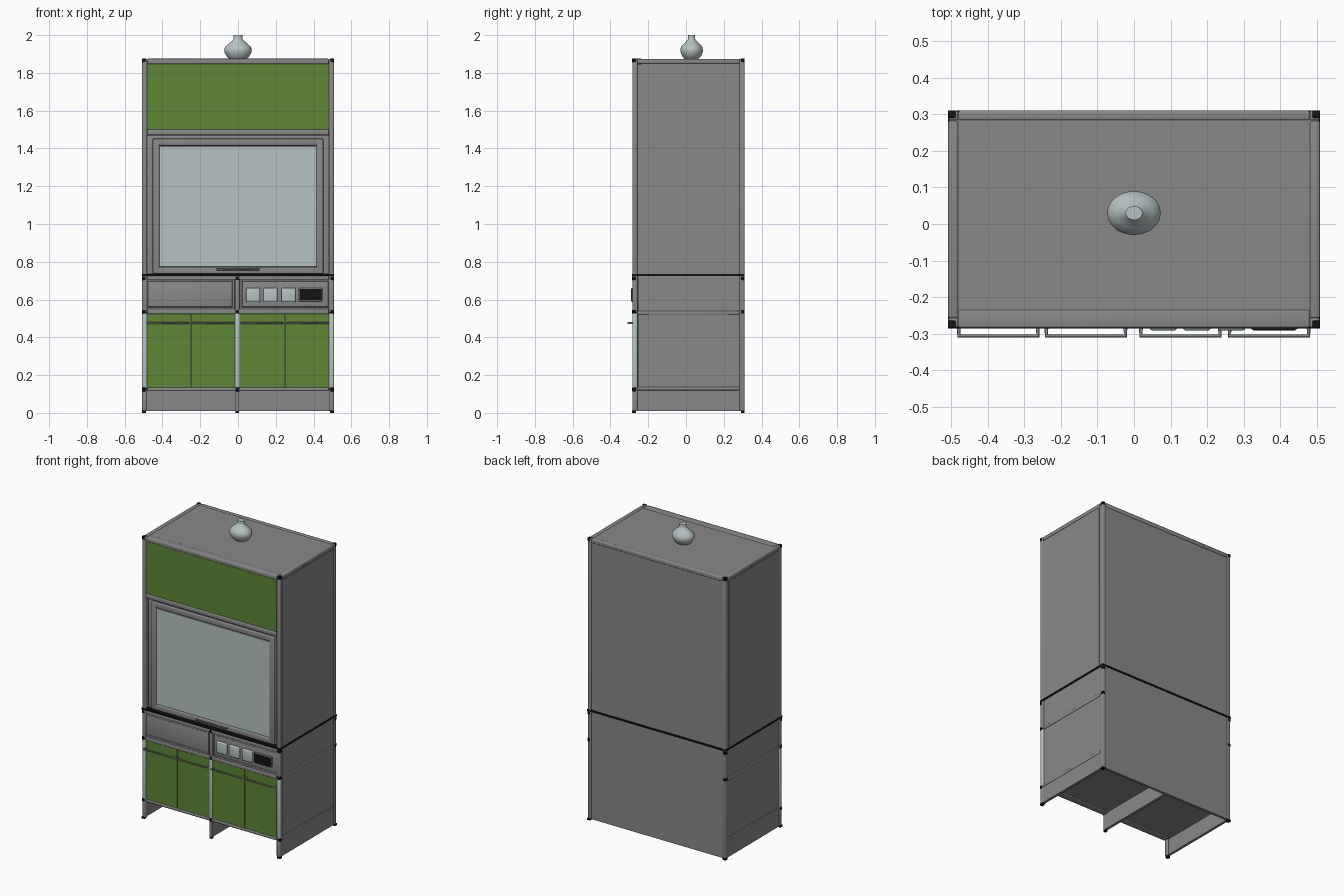
import bpy, bmesh, math

cube = bpy.data.objects.get("Cube")
if cube:
    bpy.data.objects.remove(cube, do_unlink=True)


def material(name, r, g, b):
    m = bpy.data.materials.new(name)
    m.use_nodes = True
    m.diffuse_color = (r, g, b, 1)
    m.node_tree.nodes["Principled BSDF"].inputs["Base Color"].default_value = (r, g, b, 1)
    return m


GREY = material("steel grey", 0.25, 0.25, 0.25)
GREEN = material("panel green", 0.11, 0.24, 0.035)
GLASS = material("pale glass", 0.47, 0.54, 0.54)
BLACK = material("black plastic", 0.006, 0.006, 0.006)


def finish(bm, name, mat):
    mesh = bpy.data.meshes.new(name)
    bmesh.ops.recalc_face_normals(bm, faces=bm.faces)
    bm.to_mesh(mesh)
    bm.free()
    ob = bpy.data.objects.new(name, mesh)
    mesh.materials.append(mat)
    bpy.context.collection.objects.link(ob)
    return ob


def smooth(ob):
    bpy.ops.object.select_all(action='DESELECT')
    ob.select_set(True)
    bpy.context.view_layer.objects.active = ob
    bpy.ops.object.shade_smooth_by_angle(angle=math.radians(35))


def box(name, x, y, z, mat, bevel=0):
    """Box from (low, high) pairs on each axis."""
    bm = bmesh.new()
    bmesh.ops.create_cube(bm, size=1)
    for v in bm.verts:
        v.co = [lo + (c + 0.5) * (hi - lo) for c, (lo, hi) in zip(v.co, (x, y, z))]
    if bevel:
        bmesh.ops.bevel(bm, geom=bm.edges[:], offset=bevel, segments=3,
                        profile=0.5, affect='EDGES')
    ob = finish(bm, name, mat)
    if bevel:
        smooth(ob)
    return ob


def span(centre, size):
    return (centre - size / 2, centre + size / 2)


def frame(name, x, z, y, width, mat, bevel=0.004):
    """Rectangular frame in the front plane."""
    for side, xs in (("left", (x[1] - width, x[1])), ("right", (x[0], x[0] + width))):
        box(f"{name}_{side}", xs, y, z, mat, bevel)
    for side, zs in (("top", (z[1] - width, z[1])), ("bottom", (z[0], z[0] + width))):
        box(f"{name}_{side}", x, y, zs, mat, bevel)


def handle(name, x, y_wall, y_out, z, r=0.004):
    """Bar handle with two bent ends."""
    curve = bpy.data.curves.new(name, 'CURVE')
    curve.dimensions = '3D'
    curve.bevel_depth = r
    curve.bevel_resolution = 2
    s = curve.splines.new('POLY')
    path = [(x[0], y_wall), (x[0], y_out), (x[1], y_out), (x[1], y_wall)]
    s.points.add(len(path) - 1)
    for p, (px, py) in zip(s.points, path):
        p.co = (px, py, z, 1)
    ob = bpy.data.objects.new(name, curve)
    curve.materials.append(GREY)
    bpy.context.collection.objects.link(ob)


W, F, B, T = 0.508, -0.284, 0.31, 1.875      # half width, front, back, cabinet top
P = 0.027                                    # post thickness
WORK = 0.73                                  # worktop height
INX, INY = (-W + 0.004, W - 0.004), (F + 0.004, B - 0.004)

# Cabinet shell
box("lower_body", INX, (F + 0.03, B - 0.003), (0.12, WORK), GREY)
box("upper_body", INX, (F + 0.045, B - 0.004), (WORK, T - 0.003), GREY)
box("back_plinth", (-W + 0.01, W - 0.01), (B - 0.02, B - 0.003), (0.01, 0.13), GREY)
box("worktop", (-W - 0.001, W + 0.001), (F - 0.002, B + 0.001), (WORK - 0.006, WORK + 0.006), BLACK)

# Corner posts, plinth walls, feet and connectors
for side, s in (("left", 1), ("right", -1)):
    px = tuple(sorted((s * W, s * (W - P))))
    panel_x = tuple(sorted((s * (W - 0.003), s * (W - 0.02))))
    box(f"{side}_plinth_wall", panel_x, (F + 0.01, B - 0.01), (0.01, 0.14), GREY)
    box(f"{side}_upper_side_panel", tuple(sorted((s * (W - 0.001), s * (W - 0.02)))),
        (F + P, B - 0.036), (WORK, T - 0.03), GREY)
    box(f"{side}_front_upper_post", px, (F, F + P), (WORK, T), GREY, 0.006)
    box(f"{side}_front_middle_post", px, (F, F + P), (0.53, WORK), GREY, 0.006)
    box(f"{side}_front_lower_post", px, (F, F + P), (0.125, 0.53), GLASS, 0.006)
    box(f"{side}_front_leg", px, (F, F + P), (0.01, 0.125), GREY, 0.006)
    box(f"{side}_back_post", px, (B - P, B), (0.01, T), GREY, 0.006)
    for label, z, t in (("top", T - 0.013, 0.025), ("middle", 0.53, 0.02), ("plinth", 0.128, 0.018)):
        box(f"{side}_{label}_side_rail", px, (F + P, B - P), span(z, t), GREY, 0.005)
    for label, y in (("front", (F - 0.001, F + 0.02)), ("back", (B - 0.02, B + 0.001))):
        cx = tuple(sorted((s * (W + 0.001), s * (W - 0.02))))
        for z in (0.535, 0.712, T - 0.009):
            box(f"{side}_{label}_connector", cx, y, span(z, 0.021), BLACK, 0.003)
        box(f"{side}_{label}_foot", cx, y, (0, 0.012), BLACK)
    box(f"{side}_plinth_connector", tuple(sorted((s * (W + 0.001), s * (W - 0.02)))),
        (F - 0.001, F + 0.02), span(0.124, 0.021), BLACK, 0.003)

# Centre post and centre plinth wall
CX, CY = span(-0.003, 0.025), (F, F + 0.035)
box("centre_lower_post", CX, CY, (0.125, 0.53), GLASS, 0.006)
box("centre_upper_post", CX, CY, (0.53, WORK), GREY, 0.006)
box("centre_plinth_wall", span(-0.003, 0.018), (F, B - 0.01), (0.01, 0.13), GREY)
box("centre_foot", span(-0.003, 0.018), (F, F + 0.02), (0, 0.012), BLACK)
for z in (0.124, 0.535, 0.712):
    box("centre_connector", span(-0.003, 0.021), (F - 0.001, F + 0.02), span(z, 0.021), BLACK, 0.003)

# Horizontal rails at front and back
RX = (-W + P, W - P)
for label, z in (("plinth", (0.115, 0.135)), ("middle", (0.523, 0.55)), ("worktop", (0.703, 0.725)),
                 ("sash", (1.47, 1.50)), ("top", (1.847, T))):
    box(f"front_{label}_rail", RX, (F, F + 0.05), z, GREY, 0.006)
box("back_top_rail", RX, (B - P, B), (T - 0.028, T), GREY, 0.006)

# Upper fascia
box("green_fascia", (-W + 0.02, W - 0.02), (F + 0.006, F + 0.05), (1.497, 1.85), GREEN)

# Sliding glass sash, set back between the posts
frame("sash_track", (-0.482, 0.482), (0.735, 1.47), (F + 0.028, F + 0.05), 0.032, GREY)
frame("sash_frame", (-0.452, 0.452), (0.737, 1.452), (F + 0.016, F + 0.045), 0.036, GREY, 0.006)
box("sash_glass", (-0.42, 0.42), (F + 0.024, F + 0.046), (0.775, 1.41), GLASS)
handle("sash_handle", (-0.11, 0.11), F + 0.018, F + 0.003, 0.76, 0.005)

# Doors with bar handles
for i, (x0, x1) in enumerate(((-0.49, -0.252), (-0.249, -0.014), (0.009, 0.245), (0.249, 0.49))):
    box(f"door_{i + 1}", (x0, x1), (F + 0.003, F + 0.03), (0.134, 0.525), GREEN)
    mid = (x0 + x1) / 2
    handle(f"door_handle_{i + 1}", (mid - 0.108, mid + 0.108), F + 0.003, F - 0.022, 0.475, 0.0055)

# Service panels
for label, x in (("right", (-0.478, -0.03)), ("left", (0.022, 0.478))):
    box(f"{label}_service_panel", x, (F + 0.006, F + 0.04), (0.562, 0.695), GREY, 0.002)
    frame(f"{label}_panel_frame", (x[0] - 0.012, x[1] + 0.012), (0.548, 0.707), (F + 0.002, F + 0.04), 0.012, GREY, 0.003)

# Sockets and display
for i, cx in enumerate((0.08, 0.172, 0.267)):
    box(f"socket_{i + 1}", span(cx, 0.074), (F - 0.007, F + 0.01), span(0.624, 0.076), GLASS, 0.006)
box("display_bezel", span(0.383, 0.128), (F - 0.004, F + 0.01), span(0.626, 0.07), GREY, 0.003)
box("display", span(0.383, 0.116), (F - 0.007, F + 0.01), span(0.626, 0.058), BLACK)

# Roof vent, a squashed lathe shape
bm = bmesh.new()
profile = [(0, 1.87), (0.04, 1.87), (0.06, 1.887), (0.071, 1.908), (0.073, 1.922),
           (0.069, 1.937), (0.05, 1.955), (0.026, 1.975), (0.023, 1.98), (0.023, 2.0), (0, 2.0)]
verts = [bm.verts.new((r, 0, z)) for r, z in profile]
edges = [bm.edges.new(pair) for pair in zip(verts, verts[1:])]
bmesh.ops.spin(bm, geom=verts + edges, cent=(0, 0, 0), axis=(0, 0, 1),
               angle=math.tau, steps=32, use_duplicate=False)
bmesh.ops.remove_doubles(bm, verts=bm.verts, dist=0.0001)
for v in bm.verts:
    v.co.y = v.co.y * 0.82 + 0.03
smooth(finish(bm, "roof_vent", GLASS))
